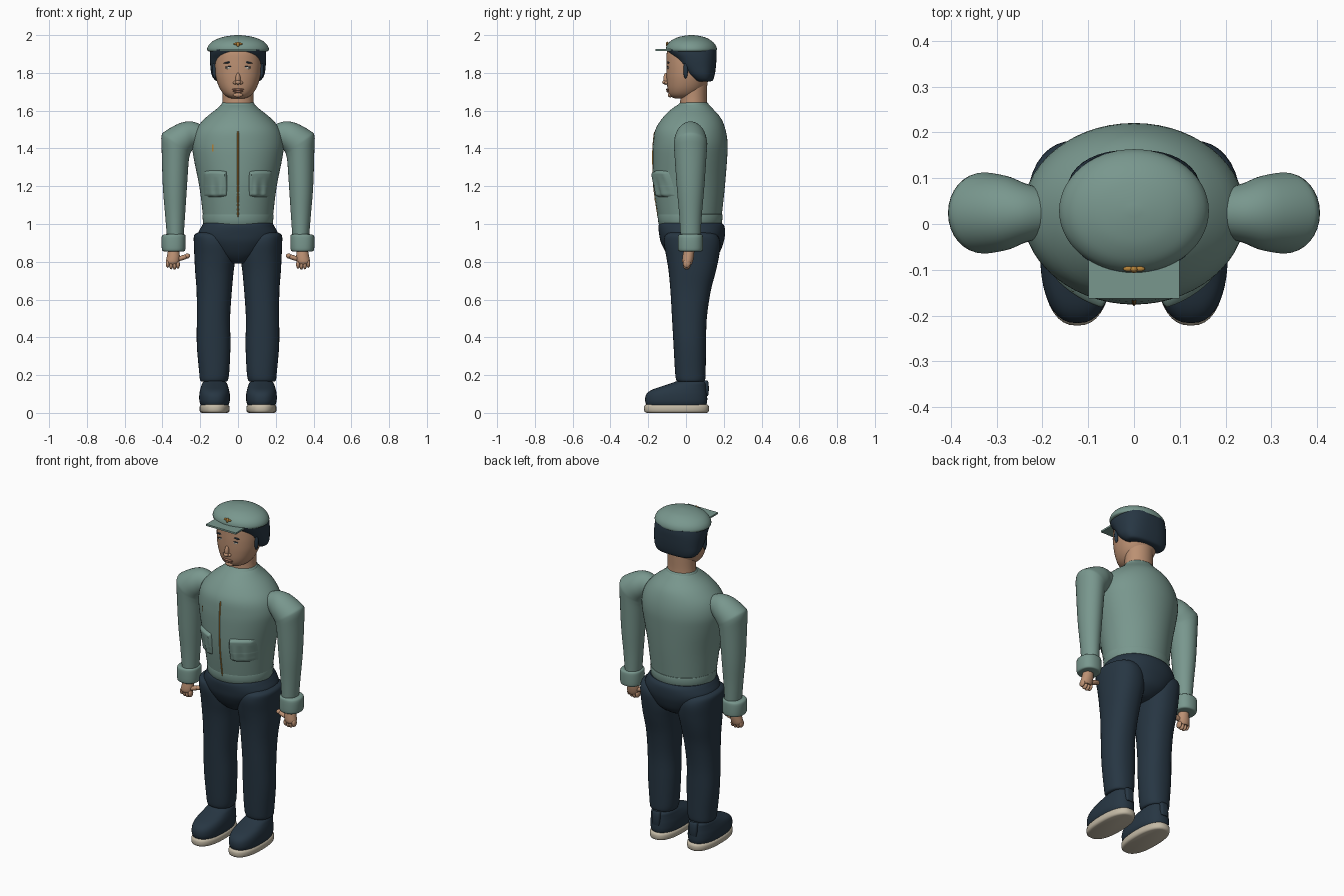
import bpy, bmesh, math
from mathutils import Matrix, Vector


def material(name, rgb):
    m = bpy.data.materials.new(name)
    m.diffuse_color = (*rgb, 1)
    return m


GREEN = material("sage cloth", (0.19, 0.31, 0.27))
NAVY = material("dark navy", (0.02, 0.037, 0.056))
SKIN = material("skin", (0.50, 0.28, 0.17))
LIP = material("lip", (0.36, 0.17, 0.11))
WHITE = material("eye white", (0.55, 0.48, 0.40))
CREAM = material("cream sole", (0.55, 0.49, 0.38))
GOLD = material("gold", (0.45, 0.22, 0.04))


def finish(bm, name, mat, mirror=False, angle=45):
    bmesh.ops.recalc_face_normals(bm, faces=bm.faces)
    me = bpy.data.meshes.new(name)
    bm.to_mesh(me)
    bm.free()
    ob = bpy.data.objects.new(name, me)
    bpy.context.collection.objects.link(ob)
    me.materials.append(mat)
    bpy.ops.object.select_all(action='DESELECT')
    ob.select_set(True)
    bpy.context.view_layer.objects.active = ob
    bpy.ops.object.shade_smooth_by_angle(angle=math.radians(angle))
    if mirror:
        ob.modifiers.new("Mirror", 'MIRROR').use_mirror_merge = False
    return ob


def spline(rows, k=4):
    """Smooth interpolation through rows of parameters."""
    out = []
    for i in range(len(rows) - 1):
        p = [rows[max(0, min(len(rows) - 1, i + d))] for d in (-1, 0, 1, 2)]
        for j in range(k):
            t = j / k
            out.append([0.5 * (2 * b + (c - a) * t + (2 * a - 5 * b + 4 * c - d) * t * t
                               + (3 * b - a - 3 * c + d) * t ** 3) for a, b, c, d in zip(*p)])
    return out + [list(rows[-1])]


def bridge(rings):
    bm = bmesh.new()
    loops = [[bm.verts.new(p) for p in r] for r in rings]
    n = len(loops[0])
    for a, b in zip(loops, loops[1:]):
        for i in range(n):
            bm.faces.new((a[i], a[(i + 1) % n], b[(i + 1) % n], b[i]))
    bm.faces.new(loops[0])
    bm.faces.new(loops[-1])
    return bm


def unit(n, e):
    for i in range(n):
        a = 2 * math.pi * i / n
        c, s = math.cos(a), math.sin(a)
        yield math.copysign(abs(c) ** (2 / e), c), math.copysign(abs(s) ** (2 / e), s)


def loft(name, rows, mat, e=2, n=40, k=4, mirror=False):
    """Rows: z, half width, front y, back y, optional centre x."""
    rings = []
    for r in spline(rows, k):
        z, hx, yf, yb = r[:4]
        cx = r[4] if len(r) > 4 else 0
        rings.append([(cx + hx * c, (yf + yb) / 2 + (yb - yf) / 2 * s, z) for c, s in unit(n, e)])
    return finish(bridge(rings), name, mat, mirror)


def blob(name, items, mat, mirror=False):
    """Ellipsoids: centre, radii, tilt about y."""
    bm = bmesh.new()
    for c, r, tilt in items:
        m = Matrix.Translation(c) @ Matrix.Rotation(tilt, 4, 'Y') @ Matrix.Diagonal((*r, 1))
        bmesh.ops.create_uvsphere(bm, u_segments=16, v_segments=10, radius=1, matrix=m)
    return finish(bm, name, mat, mirror)


# Jacket body
torso = [(1.0, .18, -.14, .185), (1.05, .186, -.15, .19), (1.2, .205, -.171, .206),
         (1.35, .235, -.176, .218), (1.43, .243, -.173, .22), (1.5, .224, -.162, .209),
         (1.56, .174, -.125, .185), (1.61, .112, -.075, .142), (1.64, .08, -.026, .114)]
loft("jacket_body", torso, GREEN, n=56)
loft("jacket_hem", [(.995, .178, -.138, .183), (1.0, .184, -.145, .189), (1.045, .188, -.151, .194),
                    (1.052, .185, -.148, .19)], GREEN, n=56, k=2)
loft("collar", [(1.612, .088, -.055, .12), (1.62, .092, -.052, .122), (1.638, .087, -.036, .118),
                (1.644, .08, -.026, .112)], GREEN, k=2)
dense = spline(torso, 12)


def front_y(x, z):
    r = min(dense, key=lambda q: abs(q[0] - z))
    return (r[2] + r[3]) / 2 - (r[3] - r[2]) / 2 * math.sqrt(max(0, 1 - (x / r[1]) ** 2))


def patch(name, x0, x1, z0, z1, nu, nv, lift, mat, corner=0.0):
    """Panel following the jacket front, raised by lift(u, v)."""
    bm = bmesh.new()
    grid = []
    for j in range(nv + 1):
        row = []
        for i in range(nu + 1):
            u, v = 2 * i / nu - 1, 2 * j / nv - 1
            su, sv = u * (1 - corner * v * v * abs(u)), v * (1 - corner * u * u * abs(v))
            x, z = (x0 + x1) / 2 + su * (x1 - x0) / 2, (z0 + z1) / 2 + sv * (z1 - z0) / 2
            row.append(bm.verts.new((x, front_y(x, z) - lift(u, v), z)))
        grid.append(row)
    for a, b in zip(grid, grid[1:]):
        for i in range(nu):
            bm.faces.new((a[i], a[i + 1], b[i + 1], b[i]))
    ob = finish(bm, name, mat)
    # Face the panel outward
    if sum(p.normal.y for p in ob.data.polygons) > 0:
        ob.data.flip_normals()
    return ob


def pocket_lift(u, v):
    edge = min(1, 5 * (1 - max(abs(u), abs(v))))
    fold = max(0, min(1, (0.5 - v))) * (0.5 + 0.5 * math.cos(u * 8.5)) * 0.009
    return -0.008 + edge * (0.026 - fold)


# Pockets, zip and pin
for side, s in (("left", 1), ("right", -1)):
    a, b = sorted((s * .053, s * .188))
    patch(side + "_pocket", a, b, 1.137, 1.288, 24, 24, pocket_lift, GREEN, .1)
patch("zip", -.004, .004, 1.015, 1.49, 2, 60, lambda u, v: .003 - .003 * abs(u), GOLD)
patch("chest_pin", -.138, -.131, 1.385, 1.42, 2, 4, lambda u, v: .005, GOLD)

# Sleeves: each section spans an outer and an inner point
sleeve = [(.17, 1.51, .19, 1.42, .04), (.20, 1.528, .21, 1.415, .054), (.25, 1.543, .232, 1.40, .066),
          (.31, 1.533, .243, 1.39, .08), (.385, 1.492, .252, 1.375, .088), (.405, 1.465, .256, 1.36, .088),
          (.404, 1.39, .262, 1.32, .084), (.398, 1.2, .272, 1.17, .072), (.386, 1.05, .28, 1.05, .06),
          (.376, .93, .288, .93, .053)]
rings = []
for xo, zo, xi, zi, hy in spline(sleeve):
    rings.append([((xo + xi) / 2 + (xo - xi) / 2 * c, .024 + hy * s, (zo + zi) / 2 + (zo - zi) / 2 * c)
                  for c, s in unit(32, 2)])
finish(bridge(rings), "sleeves", GREEN, True)
loft("cuffs", [(.855, .048, -.03, .076, .341), (.858, .059, -.039, .086, .341), (.875, .063, -.043, .09, .341),
               (.925, .064, -.043, .09, .341), (.942, .059, -.039, .086, .339), (.946, .045, -.028, .075, .335)],
     GREEN, e=2.3, n=32, k=3, mirror=True)

# Hands
loft("palms", [(.785, .026, -.012, .03, .346), (.80, .035, -.02, .036, .346), (.83, .034, -.018, .042, .342),
               (.87, .028, -.01, .045, .34)], SKIN, n=24, mirror=True)
fingers = [((.318 + .018 * i, .004, .787 - dz), (.0105, .02, .022), 0)
           for i, dz in enumerate((.002, .007, .005, -.003))]
fingers += [((.292, .008, .822), (.04, .016, .013), .35), ((.268, .006, .831), (.015, .014, .013), 0)]
blob("fingers", fingers, SKIN, True)

# Trousers
loft("trouser_seat", [(.79, .035, -.03, .08), (.80, .07, -.06, .12), (.84, .14, -.10, .172),
                      (.90, .195, -.132, .198), (.945, .212, -.142, .206), (.985, .194, -.146, .204),
                      (1.005, .182, -.14, .19)], NAVY, e=2.2, n=48)
loft("trouser_legs", [(.165, .066, -.04, .09, .127), (.175, .074, -.052, .101, .127), (.22, .08, -.058, .104, .126),
                      (.36, .089, -.066, .106, .129), (.5, .088, -.074, .11, .13), (.64, .093, -.082, .13, .126),
                      (.75, .102, -.092, .158, .125), (.83, .109, -.105, .175, .122), (.90, .106, -.117, .182, .128),
                      (.94, .094, -.11, .165, .138), (.956, .07, -.085, .13, .14)], NAVY, e=2.25, n=36, mirror=True)

# Shoes and soles
loft("shoes", [(.035, .07, -.205, .105, .124), (.06, .08, -.216, .112, .124), (.095, .081, -.212, .112, .124),
               (.12, .077, -.185, .11, .124), (.14, .071, -.13, .108, .124), (.158, .064, -.075, .105, .124),
               (.172, .05, -.04, .09, .124)], NAVY, e=2.4, n=40, mirror=True)
loft("heel_tabs", [(.09, .022, .07, .117, .124), (.12, .026, .07, .121, .124), (.16, .026, .07, .119, .124),
                   (.172, .02, .078, .113, .124)], NAVY, e=4, n=24, k=2, mirror=True)
loft("soles", [(0, .068, -.208, .108, .124), (.006, .077, -.219, .119, .124), (.022, .08, -.222, .122, .124),
               (.037, .078, -.22, .12, .124), (.044, .07, -.212, .112, .124)], CREAM, e=2.4, n=40, k=2, mirror=True)

# Neck and head
loft("neck", [(1.6, .085, -.035, .112), (1.66, .081, -.03, .11), (1.72, .082, -.03, .112),
              (1.8, .085, -.02, .115)], SKIN)
loft("head", [(1.664, .03, -.055, .03), (1.672, .055, -.076, .05), (1.69, .078, -.09, .075),
              (1.72, .098, -.098, .10), (1.76, .113, -.102, .118), (1.80, .121, -.104, .13),
              (1.86, .124, -.104, .14), (1.92, .116, -.098, .135), (1.96, .08, -.06, .1)], SKIN, e=2.15)
loft("hair", [(1.754, .10, .055, .128), (1.762, .122, .035, .143), (1.79, .14, .0, .152), (1.83, .146, -.035, .158),
              (1.87, .149, -.062, .161), (1.90, .149, -.088, .162), (1.925, .146, -.104, .16)], NAVY, e=2.5)
blob("sideburns", [((.124, -.002, 1.815), (.012, .012, .045), 0)], NAVY, True)

# Face
blob("nose", [((0, -.106, 1.768), (.013, .014, .032), 0), ((0, -.113, 1.75), (.015, .013, .011), 0),
              ((.015, -.104, 1.748), (.011, .01, .009), 0), ((-.015, -.104, 1.748), (.011, .01, .009), 0)], SKIN)
blob("lips", [((0, -.097, 1.712), (.034, .008, .006), 0), ((0, -.096, 1.702), (.027, .008, .006), 0)], LIP)
blob("eyes", [((.046, -.0945, 1.826), (.021, .005, .007), -.08)], WHITE, True)
blob("eyelids", [((.046, -.096, 1.833), (.023, .005, .003), .08)], NAVY, True)
blob("eyebrows", [((.052, -.093, 1.855), (.025, .006, .0045), .15)], NAVY, True)
blob("chin", [((0, -.083, 1.683), (.026, .013, .013), 0)], SKIN)

# Cap with flat visor and badge
loft("cap", [(1.913, .15, -.096, .15), (1.917, .161, -.104, .161), (1.93, .163, -.106, .163),
             (1.95, .153, -.099, .155), (1.97, .13, -.08, .135), (1.987, .09, -.048, .105),
             (1.996, .048, -.012, .07), (2.0, .01, .022, .038)], GREEN, n=56)
bm = bmesh.new()
bmesh.ops.create_cube(bm, size=1, matrix=Matrix.Translation((0, -.105, 1.921)) @ Matrix.Diagonal((.198, .115, .01, 1)))
finish(bm, "visor", GREEN, angle=30)
blob("cap_badge", [((0, -.099, 1.951), (.009, .008, .014), 0), ((.012, -.098, 1.954), (.012, .006, .006), 0),
                   ((-.012, -.098, 1.954), (.012, .006, .006), 0)], GOLD)
